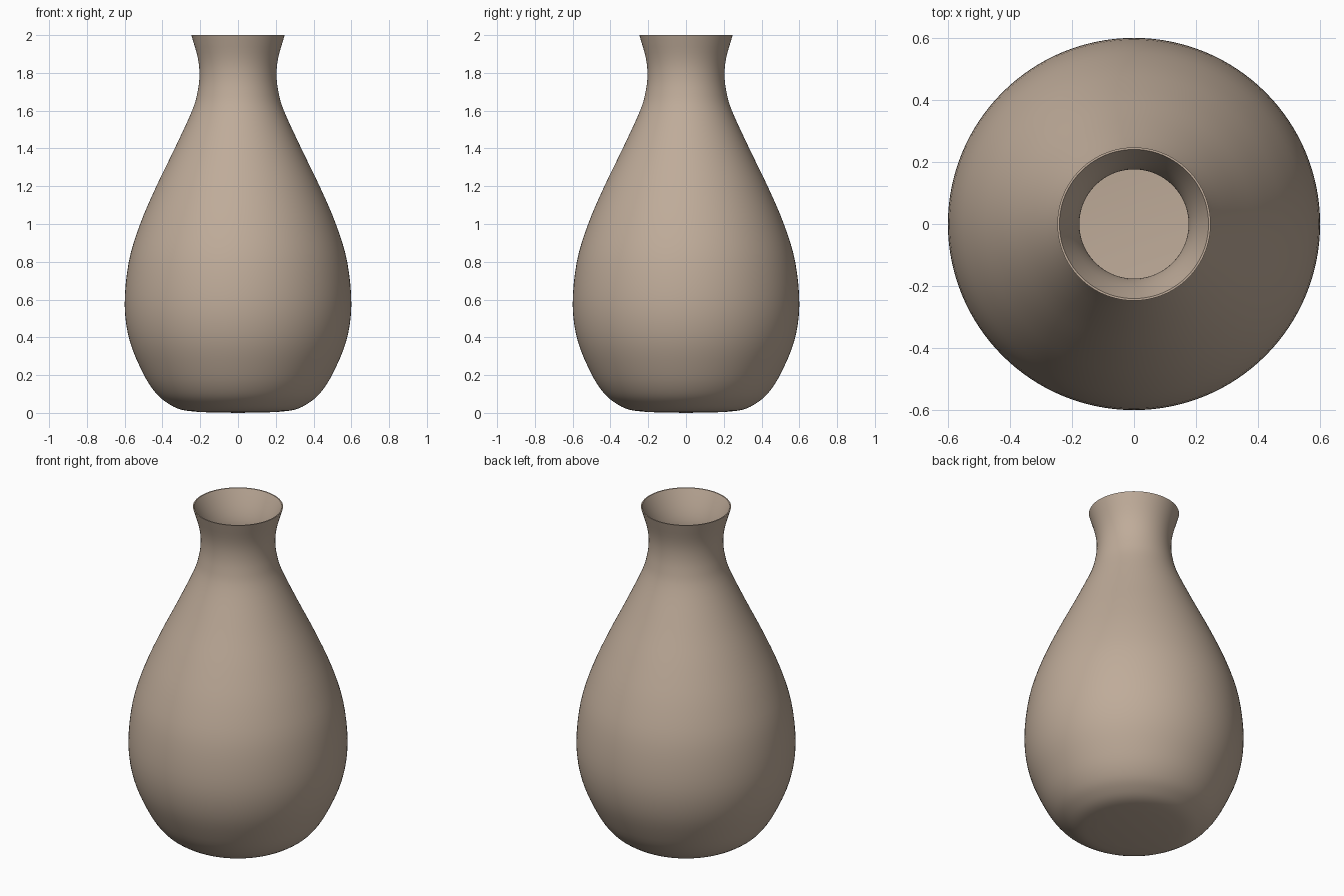
import bpy, bmesh, math
from mathutils import Vector

if "Cube" in bpy.data.objects:
    bpy.data.objects.remove(bpy.data.objects["Cube"])

SEGMENTS = 128

clay = bpy.data.materials.new("warm_clay")
clay.diffuse_color = (0.52, 0.41, 0.32, 1)
clay.use_nodes = True
clay.node_tree.nodes["Principled BSDF"].inputs["Base Color"].default_value = clay.diffuse_color

# Outer silhouette as (radius, height), foot to lip
OUTER = [(0.20, 0.004), (0.30, 0.017), (0.37, 0.05), (0.435, 0.105), (0.50, 0.205),
         (0.573, 0.38), (0.60, 0.57), (0.578, 0.80), (0.518, 1.0), (0.432, 1.2),
         (0.335, 1.4), (0.243, 1.6), (0.214, 1.7), (0.204, 1.79), (0.213, 1.88),
         (0.247, 2.0)]


def smooth_curve(points, steps=4):
    """Catmull-Rom curve through the points."""
    p = [Vector(q) for q in points]
    p = [2 * p[0] - p[1]] + p + [2 * p[-1] - p[-2]]
    out = []
    for a, b, c, d in zip(p, p[1:], p[2:], p[3:]):
        for k in range(steps):
            t = k / steps
            out.append(0.5 * (2 * b + (c - a) * t + (2 * a - 5 * b + 4 * c - d) * t * t
                              + (3 * b - a - 3 * c + d) * t ** 3))
    return out + [p[-2]]


def wall(z):
    """Wall thickness, thinning towards the lip."""
    return 0.028 - 0.021 * max(0.0, (z - 1.82) / 0.18)


outer = smooth_curve(OUTER)

# Inner surface: outer silhouette pushed inwards along its normal
inner = []
for i, q in enumerate(outer):
    t = (outer[min(i + 1, len(outer) - 1)] - outer[max(i - 1, 0)]).normalized()
    inner.append(q + Vector((-t.y, t.x)) * wall(q.y))
inner[-1].y = 2.0

profile = [Vector((0, 0.0))] + outer + inner[::-1] + [Vector((0, inner[0].y))]

# Revolve the closed profile into the vase body
bm = bmesh.new()
verts = [bm.verts.new((q.x, 0, q.y)) for q in profile]
edges = [bm.edges.new(pair) for pair in zip(verts, verts[1:])]
bmesh.ops.spin(bm, geom=verts + edges, cent=(0, 0, 0), axis=(0, 0, 1),
               angle=math.tau, steps=SEGMENTS, use_merge=False)
bmesh.ops.remove_doubles(bm, verts=bm.verts, dist=1e-5)
bmesh.ops.recalc_face_normals(bm, faces=bm.faces)
mesh = bpy.data.meshes.new("vase_body")
bm.to_mesh(mesh)
bm.free()
mesh.materials.append(clay)

vase = bpy.data.objects.new("vase_body", mesh)
bpy.context.collection.objects.link(vase)
bpy.context.view_layer.objects.active = vase
vase.select_set(True)
bpy.ops.object.shade_smooth_by_angle(angle=math.radians(40))
